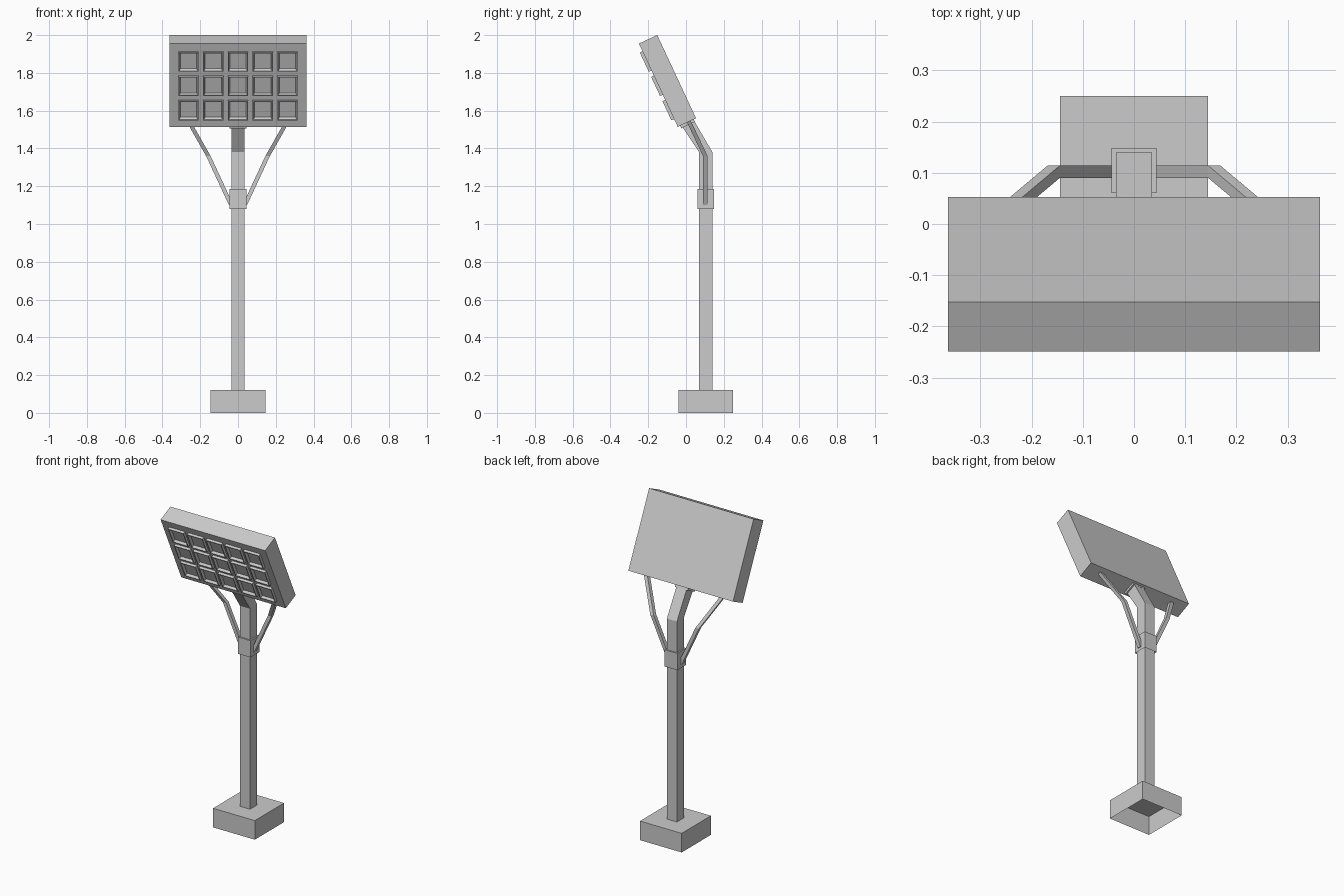
import bpy, bmesh, math
from mathutils import Matrix, Vector

if "Cube" in bpy.data.objects:
    bpy.data.objects.remove(bpy.data.objects["Cube"])

TILT = math.radians(25)
POLE_Y = 0.105
PANEL_W, PANEL_T, PANEL_H = 0.727, 0.107, 0.486
PANEL_FRAME = Matrix.Translation((0, -0.098, 1.7575)) @ Matrix.Rotation(TILT, 4, 'X')


def make_object(name, bm, matrix=None):
    if matrix:
        bm.transform(matrix)
    bmesh.ops.recalc_face_normals(bm, faces=bm.faces)
    mesh = bpy.data.meshes.new(name)
    bm.to_mesh(mesh)
    bm.free()
    ob = bpy.data.objects.new(name, mesh)
    bpy.context.collection.objects.link(ob)
    return ob


def add_box(bm, centre, size):
    m = Matrix.Translation(centre) @ Matrix.Diagonal((*size, 1))
    return bmesh.ops.create_cube(bm, size=1, matrix=m)["verts"]


def loft(name, sections, cap_bottom=False, cap_top=True):
    """Square tube through sections (x, y, z, half_x, half_y, slope of z along y)."""
    bm = bmesh.new()
    rings = []
    for x, y, z, hx, hy, slope in sections:
        rings.append([bm.verts.new((x + sx * hx, y + sy * hy, z + sy * hy * slope))
                      for sx, sy in ((-1, -1), (1, -1), (1, 1), (-1, 1))])
    for a, b in zip(rings, rings[1:]):
        for i in range(4):
            j = (i + 1) % 4
            bm.faces.new((a[i], a[j], b[j], b[i]))
    if cap_bottom:
        bm.faces.new(rings[0][::-1])
    if cap_top:
        bm.faces.new(rings[-1])
    return make_object(name, bm)


# Hollow base block, bent pole and sleeve around the pole
loft("base", [(0, POLE_Y, 0, 0.145, 0.145, 0), (0, POLE_Y, 0.12, 0.145, 0.145, 0)])
loft("pole", [(0, POLE_Y, 0.12, 0.035, 0.035, 0),
              (0, POLE_Y, 1.38, 0.035, 0.035, 0),
              (0, 0.012, 1.53, 0.035, 0.032, math.tan(TILT))])
loft("collar", [(0, POLE_Y, 1.08, 0.044, 0.044, 0), (0, POLE_Y, 1.185, 0.044, 0.044, 0)])

# Bent side braces from the collar to the panel
for side, label in ((-1, "left"), (1, "right")):
    loft(label + "_brace", [(side * x, y, z, 0.012, 0.012, 0) for x, y, z in
                            ((0.036, 0.102, 1.10), (0.157, 0.102, 1.36), (0.262, 0.014, 1.545))],
         cap_bottom=True)

# Tilted lamp panel
bm = bmesh.new()
add_box(bm, (0, 0, 0), (PANEL_W, PANEL_T, PANEL_H))
make_object("lamp_panel", bm, PANEL_FRAME)

# Mounting plate under the panel
bm = bmesh.new()
add_box(bm, (0, 0, -PANEL_H / 2 - 0.0065), (0.088, 0.08, 0.017))
make_object("mounting_plate", bm, PANEL_FRAME)

# Grid of raised lamp frames with recessed, tapered centres
bm = bmesh.new()
for row in range(-1, 2):
    for col in range(-2, 3):
        verts = add_box(bm, (col * 0.131, -PANEL_T / 2 - 0.005, row * 0.142), (0.108, 0.022, 0.112))
        front = min({f for v in verts for f in v.link_faces},
                    key=lambda f: f.calc_center_median().y)
        bmesh.ops.inset_region(bm, faces=[front], thickness=0.007)
        bmesh.ops.inset_region(bm, faces=[front], thickness=0.009)
        bmesh.ops.translate(bm, verts=front.verts, vec=Vector((0, 0.015, 0)))
make_object("lamp_frames", bm, PANEL_FRAME)
